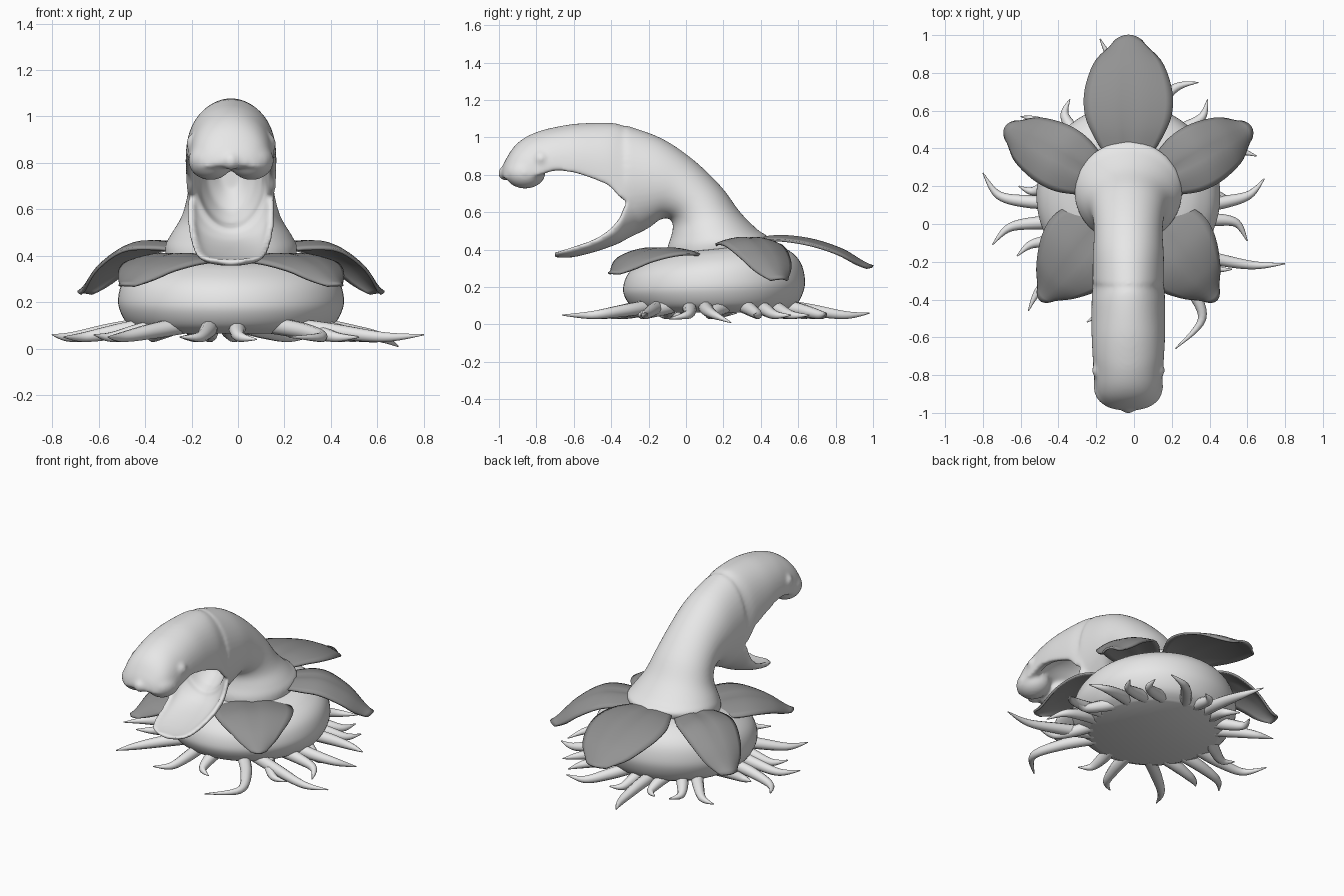
import bpy, bmesh, math
from mathutils import Vector

if "Cube" in bpy.data.objects:
    bpy.data.objects.remove(bpy.data.objects["Cube"])

CX, CY = -0.03, 0.15  # axis of the plant


def material(name, rgb):
    m = bpy.data.materials.new(name)
    m.use_nodes = True
    m.diffuse_color = (*rgb, 1)
    m.node_tree.nodes["Principled BSDF"].inputs["Base Color"].default_value = (*rgb, 1)
    return m


PALE = material("pale flesh", (0.8, 0.8, 0.8))
DARK = material("dark petal", (0.29, 0.29, 0.29))


def smooth_path(pts, steps):
    """Catmull-Rom samples through tuples of any size."""
    p = [pts[0], *pts, pts[-1]]
    out = []
    for i in range(1, len(p) - 2):
        for k in range(steps):
            t = k / steps
            out.append(tuple(
                0.5 * (2 * b + (c - a) * t + (2 * a - 5 * b + 4 * c - d) * t * t
                       + (3 * b - a - 3 * c + d) * t ** 3)
                for a, b, c, d in zip(*p[i - 1:i + 3])))
    return out + [tuple(pts[-1])]


def loft(bm, rings):
    """Bridge closed rings of equal length and cap both ends."""
    loops = [[bm.verts.new(v) for v in r] for r in rings]
    n = len(loops[0])
    for a, b in zip(loops, loops[1:]):
        for i in range(n):
            j = (i + 1) % n
            bm.faces.new((a[i], a[j], b[j], b[i]))
    bm.faces.new(loops[0])
    bm.faces.new(loops[-1])


def make(name, bm, mat):
    bmesh.ops.recalc_face_normals(bm, faces=bm.faces)
    me = bpy.data.meshes.new(name)
    bm.to_mesh(me)
    bm.free()
    ob = bpy.data.objects.new(name, me)
    bpy.context.collection.objects.link(ob)
    me.materials.append(mat)
    bpy.ops.object.select_all(action="DESELECT")
    ob.select_set(True)
    bpy.context.view_layer.objects.active = ob
    bpy.ops.object.shade_smooth_by_angle(angle=math.radians(50))
    return ob


# Bulb: flat-bottomed lathe, its top leaning up towards the back
profile = [(0.38, 0.065), (0.44, 0.10), (0.477, 0.16), (0.486, 0.22),
           (0.462, 0.30), (0.40, 0.36), (0.30, 0.40), (0.05, 0.42)]
bm = bmesh.new()
rings = []
for r, z in smooth_path(profile, 4):
    ring = []
    for k in range(64):
        a = math.tau * k / 64
        y = r * math.sin(a)
        ring.append((CX + r * math.cos(a), CY + y, z + 0.3 * y * (z - 0.065)))
    rings.append(ring)
loft(bm, rings)
make("bulb", bm, PALE)

# Neck: tube from a flared base to an open throat
neck = [  # back y, z, front y, z, half width
    (0.41, 0.40, -0.10, 0.34, 0.275), (0.44, 0.465, -0.10, 0.41, 0.285),
    (0.385, 0.505, -0.08, 0.47, 0.262), (0.29, 0.60, -0.07, 0.53, 0.215),
    (0.19, 0.735, -0.09, 0.565, 0.19), (0.04, 0.88, -0.14, 0.56, 0.182),
    (-0.13, 0.995, -0.20, 0.515, 0.188), (-0.32, 1.065, -0.31, 0.46, 0.19)]


def oval(ty, tz, by, bz, hw, scale=1.0, shift=0.0):
    c, h = Vector(((ty + by) / 2 + shift, (tz + bz) / 2)), Vector((ty - by, tz - bz)) / 2
    ring = []
    for k in range(48):
        a = math.tau * k / 48
        p = c + h * (scale * math.sin(a))
        ring.append((CX + hw * scale * math.cos(a), p.x, p.y))
    return ring


bm = bmesh.new()
rings = [oval(*s) for s in smooth_path(neck, 5)]
for scale, shift in ((0.82, 0.0), (0.74, 0.06), (0.55, 0.13), (0.25, 0.18)):
    rings.append(oval(*neck[-1], scale, shift))
loft(bm, rings)


# Jaws: crescent sections, an outer arch and a hollow inner arch
def jaw(stations, fullness):
    rings = []
    for y, crown, rim, hw, hollow, wall in smooth_path(stations, 4):
        arc = [math.pi * k / 24 for k in range(25)]
        h = crown - rim
        outer = [(CX + hw * math.cos(a), y, rim + h * abs(math.sin(a)) ** fullness) for a in arc]
        inner = [(CX + (hw - wall) * math.cos(a), y, rim + h * hollow * math.sin(a))
                 for a in reversed(arc)]
        rings.append(outer + inner)
    loft(bm, rings)


jaw([  # upper jaw: y, crown z, rim z, half width, hollow, wall
    (-0.26, 1.02, 0.70, 0.165, 0.75, 0.03), (-0.31, 1.05, 0.66, 0.187, 0.75, 0.035),
    (-0.36, 1.072, 0.685, 0.193, 0.75, 0.035),
    (-0.41, 1.078, 0.74, 0.195, 0.7, 0.035), (-0.50, 1.078, 0.78, 0.196, 0.62, 0.035),
    (-0.60, 1.072, 0.812, 0.195, 0.5, 0.04), (-0.70, 1.055, 0.822, 0.19, 0.35, 0.05),
    (-0.78, 1.035, 0.80, 0.185, 0.15, 0.05), (-0.86, 1.0, 0.785, 0.178, 0.05, 0.05),
    (-0.92, 0.95, 0.78, 0.16, 0.03, 0.04), (-0.965, 0.88, 0.78, 0.12, 0.02, 0.03),
    (-0.985, 0.83, 0.79, 0.06, 0.02, 0.01)], 0.82)
jaw([  # lower jaw
    (-0.27, 0.49, 0.67, 0.165, 0.75, 0.03), (-0.32, 0.455, 0.65, 0.187, 0.8, 0.03),
    (-0.36, 0.433, 0.565, 0.188, 0.75, 0.03), (-0.42, 0.41, 0.50, 0.18, 0.65, 0.03),
    (-0.50, 0.384, 0.452, 0.168, 0.5, 0.03), (-0.60, 0.36, 0.417, 0.152, 0.38, 0.03),
    (-0.67, 0.357, 0.395, 0.122, 0.25, 0.03), (-0.705, 0.36, 0.388, 0.06, 0.1, 0.02)], 0.85)


# Lips, nose and eye bumps merged into the head
def bump(x, y, z, r, sx=1.0, sy=1.0):
    ball = bmesh.ops.create_uvsphere(bm, u_segments=24, v_segments=16, radius=r)["verts"]
    for v in ball:
        v.co = Vector((v.co.x * sx + CX + x, v.co.y * sy + y, v.co.z + z))


for s in (-1, 1):
    bump(s * 0.088, -0.86, 0.81, 0.084, 1.15, 1.3)
    bump(s * 0.148, -0.775, 0.885, 0.046)
bump(0, -0.965, 0.808, 0.04)

head = make("neck_and_head", bm, PALE)
mod = head.modifiers.new("merge", "REMESH")
mod.mode = "VOXEL"
mod.voxel_size = 0.009
mod.use_smooth_shade = True
mod = head.modifiers.new("soften", "SMOOTH")
mod.factor = 0.5
mod.iterations = 18

# Petals: arched leaves with a shallow midrib
OVAL_LEAF = (0.5, 0.75, 0.95, 1.0, 0.92, 0.72, 0.3)
WEDGE_LEAF = (0.6, 0.88, 1.0, 0.95, 0.78, 0.52, 0.18)


def petal(name, outline, angle, r0, r1, hw, heights, sag):
    bm = bmesh.new()
    widths = [w for w, in smooth_path([(w,) for w in outline], 4)]
    zs = [z for z, in smooth_path([(h,) for h in heights], 6)]
    d = Vector((math.cos(angle), math.sin(angle)))
    side = Vector((-d.y, d.x))
    rows = []
    for i, (w, z) in enumerate(zip(widths, zs)):
        r = r0 + (r1 - r0) * i / (len(widths) - 1)
        row = []
        for k in range(-6, 7):
            v = k / 6
            p = Vector((CX, CY)) + d * (r - 0.03 * v * v * i / 24) + side * (hw * w * v)
            groove = 0.012 * max(0, 1 - abs(v) * 4) * (1 - i / 24)
            row.append(bm.verts.new((p.x, p.y, z - sag * v * v * w - groove)))
        rows.append(row)
    for a, b in zip(rows, rows[1:]):
        for k in range(12):
            bm.faces.new((a[k], a[k + 1], b[k + 1], b[k]))
    ob = make(name, bm, DARK)
    mod = ob.modifiers.new("thickness", "SOLIDIFY")
    mod.thickness = 0.013
    mod.offset = 0


petal("back_petal", OVAL_LEAF, math.radians(90), 0.2, 0.85, 0.235,
      (0.46, 0.475, 0.455, 0.40, 0.31), 0.03)
for label, flip in (("left", False), ("right", True)):
    for part, leaf, deg, r1, hw, zs in (
            ("side", OVAL_LEAF, 29, 0.745, 0.172, (0.43, 0.46, 0.455, 0.375, 0.245)),
            ("front", WEDGE_LEAF, -50, 0.725, 0.235, (0.38, 0.405, 0.405, 0.36, 0.275))):
        a = math.radians(180 - deg if flip else deg)
        petal(f"{label}_{part}_petal", leaf, a, 0.16, r1, hw, zs, 0.035)

# Root tendrils: tapering curled tubes around the underside
tendrils = [  # base angle, tip x, tip y, sideways bend, tip z
    (-50, 0.80, -0.21, 0.03, 0.06), (-22, 0.60, -0.09, -0.07, 0.03),
    (-8, 0.69, 0.24, 0.05, 0.01), (25, 0.65, 0.36, -0.04, 0.05),
    (58, 0.39, 0.66, 0.05, 0.05), (80, 0.34, 0.75, -0.05, 0.06),
    (105, -0.18, 0.98, 0.04, 0.06), (130, -0.34, 0.66, -0.05, 0.05),
    (145, -0.60, 0.57, 0.04, 0.05), (165, -0.61, 0.20, -0.04, 0.06),
    (185, -0.80, 0.27, -0.08, 0.06), (203, -0.75, -0.11, 0.06, 0.05),
    (220, -0.62, -0.17, 0.04, 0.06), (235, -0.56, -0.46, 0.04, 0.05),
    (256, -0.25, -0.52, -0.05, 0.05), (275, 0.08, -0.42, 0.05, 0.04),
    (-60, 0.22, -0.66, -0.16, 0.05), (-36, 0.52, -0.24, 0.05, 0.05),
    (42, 0.50, 0.56, 0.04, 0.05), (92, 0.05, 0.72, -0.04, 0.05),
    (10, 0.58, 0.16, 0.05, 0.05), (118, -0.25, 0.68, 0.05, 0.05)]
for n, (deg, tx, ty, bend, tz) in enumerate(tendrils, 1):
    a = math.radians(deg)
    d = Vector((math.cos(a), math.sin(a), 0))
    base = Vector((CX, CY, 0.10)) + d * 0.37
    tip = Vector((tx, ty, tz))
    perp = (tip - base).cross(Vector((0, 0, 1))).normalized()
    m1 = base.lerp(tip, 0.35) + perp * bend * 0.7
    m2 = base.lerp(tip, 0.72) + perp * bend
    m1.z, m2.z = 0.075, 0.05
    path = smooth_path([(*base, 0.038), (*m1, 0.034), (*m2, 0.022), (*tip, 0.003)], 7)
    pts = [Vector(p[:3]) for p in path]
    rings = []
    for i, p in enumerate(pts):
        t = (pts[min(i + 1, len(pts) - 1)] - pts[max(i - 1, 0)]).normalized()
        u = t.cross(Vector((0, 0, 1))).normalized()
        w = u.cross(t)
        rings.append([p + (u * math.cos(k * math.tau / 10) + w * math.sin(k * math.tau / 10))
                      * path[i][3] for k in range(10)])
    bm = bmesh.new()
    loft(bm, rings)
    make(f"tendril_{n}", bm, PALE)
